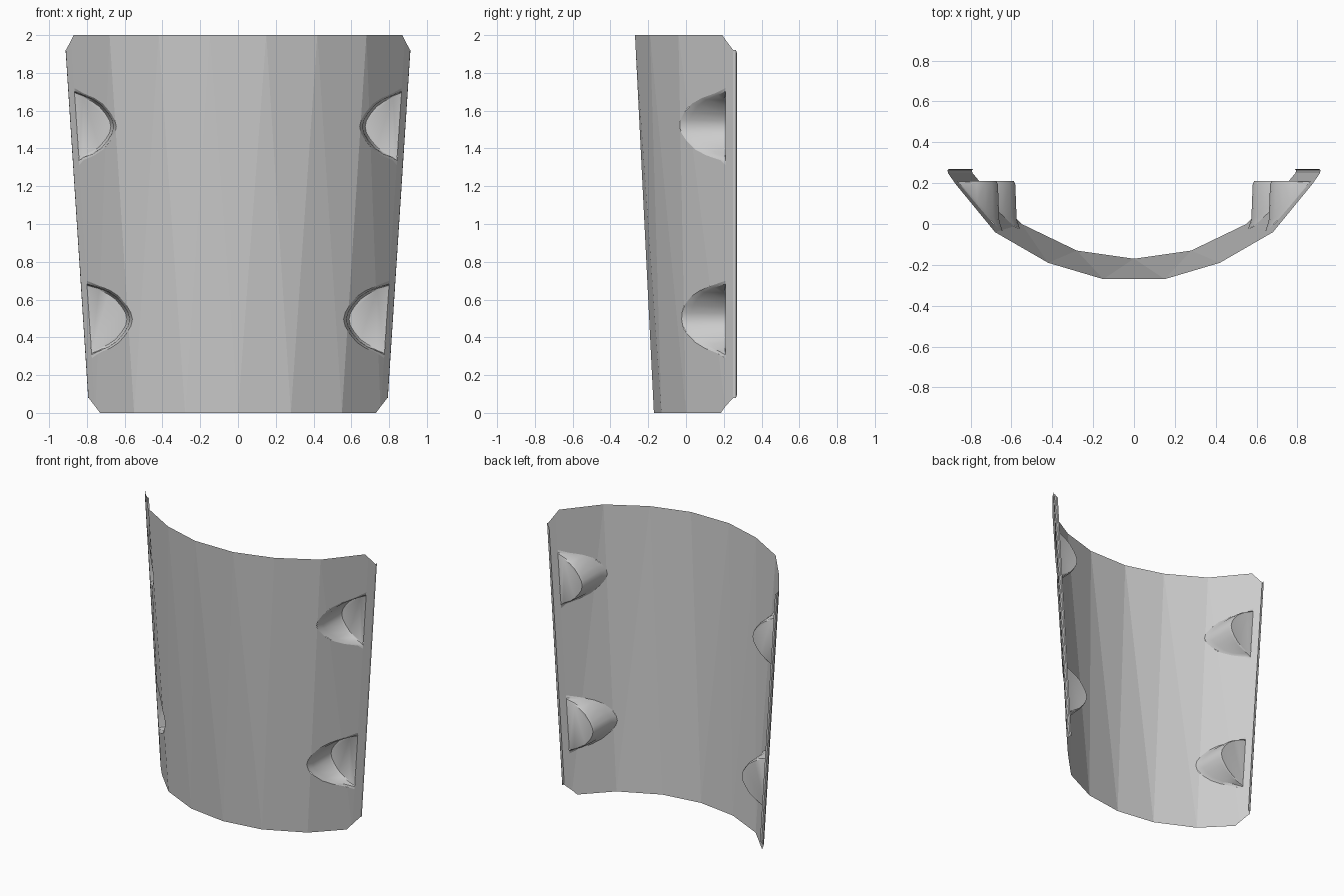
import bpy, bmesh
from mathutils import Vector
from mathutils.geometry import delaunay_2d_cdt

if "Cube" in bpy.data.objects:
    bpy.data.objects.remove(bpy.data.objects["Cube"])

# Right half profile (x, y) of the curved plate at z = 2 and z = 0
TOP = [(0, -.27), (.15, -.27), (.42, -.19), (.68, -.04), (.885, .21), (.916, .25)]
BOT = [(0, -.17), (.28, -.13), (.55, 0), (.755, .21), (.786, .25)]
t = [Vector((x, y, 2)) for x, y in TOP]
b = [Vector((x, y, 0)) for x, y in BOT]
FLOOR_Y = .21

# Facets alternate between the two rims
tris = [(t[0], t[1], b[0])]
for i in range(4):
    tris += [(b[i], b[i + 1], t[i + 1]), (t[i + 1], t[i + 2], b[i + 1])]


def plate_y(x, z):
    """Depth of the faceted plate at (x, z)."""
    best = None
    for p, q, r in tris:
        d = (q.z - r.z) * (p.x - r.x) + (r.x - q.x) * (p.z - r.z)
        u = ((q.z - r.z) * (x - r.x) + (r.x - q.x) * (z - r.z)) / d
        v = ((r.z - p.z) * (x - r.x) + (p.x - r.x) * (z - r.z)) / d
        w = 1 - u - v
        if best is None or min(u, v, w) > best[0]:
            best = (min(u, v, w), u * p.y + v * q.y + w * r.y)
    return best[1]


def inside(x, z, poly):
    hit = False
    for (x1, z1), (x2, z2) in zip(poly, poly[1:] + poly[:1]):
        if (z1 > z) != (z2 > z) and x < x1 + (z - z1) * (x2 - x1) / (z2 - z1):
            hit = not hit
    return hit


def pocket_outline(nose, zc, half):
    """D outline opening on the straight y = FLOOR_Y column."""
    side = half + [(dx, -dz) for dx, dz in half[-2::-1]]
    pts = [[nose + dx, zc + dz] for dx, dz in side]
    for p in (pts[0], pts[-1]):
        p[0] = .755 + .065 * p[1]
    return [tuple(p) for p in pts]


RIM = [(.23, .205), (.17, .178), (.11, .152), (.065, .122), (.025, .075), (.002, .035), (-.006, 0)]
FLOOR = [(.23, .18), (.17, .163), (.12, .140), (.08, .112), (.045, .07), (.023, .034), (.016, 0)]
POCKETS = [(.65, 1.515), (.565, .495)]
rims = [pocket_outline(n, z, RIM) for n, z in POCKETS]


def finish(bm, name, smooth):
    me = bpy.data.meshes.new(name)
    bm.to_mesh(me)
    bm.free()
    ob = bpy.data.objects.new(name, me)
    bpy.context.collection.objects.link(ob)
    mod = ob.modifiers.new("mirror", 'MIRROR')
    mod.merge_threshold = .0005
    if smooth:
        bpy.context.view_layer.objects.active = ob
        ob.select_set(True)
        bpy.ops.object.shade_smooth_by_angle(angle=.6)
        ob.select_set(False)
    return ob


# Curved plate: facet edges, corner cuts and pocket openings triangulated in front view
pts, edges = [], []


def add_line(line, closed=False):
    n = len(pts)
    pts.extend(Vector(p) for p in line)
    edges.extend((n + i, n + i + 1) for i in range(len(line) - 1))
    if closed:
        edges.append((n + len(line) - 1, n))


for tri in tris:
    add_line([(p.x, p.z) for p in tri], True)
UP, LOW = [(.87, 2), (.9108, 1.92)], [(.7912, .08), (.73, 0)]
add_line(UP)
add_line(LOW)
for r in rims:
    add_line(r, True)
vs, _, fs, *_ = delaunay_2d_cdt(pts, edges, [], 0, 1e-5)

bm = bmesh.new()
bv = [bm.verts.new((v.x, plate_y(v.x, v.y), v.y)) for v in vs]
for f in fs:
    cx = sum(vs[i].x for i in f) / len(f)
    cz = sum(vs[i].y for i in f) / len(f)
    cut_up = inside(cx, cz, UP + [(1, 1.92), (1, 2.1), (.87, 2.1)])
    cut_low = inside(cx, cz, LOW + [(.73, -.1), (1, -.1), (1, .08)])
    if cut_up or cut_low or any(inside(cx, cz, r) for r in rims):
        continue
    face = bm.faces.new([bv[i] for i in f])
    face.normal_update()
    if face.normal.y > 0:
        face.normal_flip()
bmesh.ops.delete(bm, geom=[v for v in bm.verts if not v.link_faces], context='VERTS')
finish(bm, "curved_plate", False)

# Narrow turned-back lip along the side edge
bm = bmesh.new()
rows = []
for x, z in (LOW[0], UP[1]):
    rows.append([bm.verts.new((x + dx, y, z + dz * (1 if z > 1 else -1)))
                 for dx, y, dz in ((0, plate_y(x, z), 0), (.002, .264, 0), (-.004, .27, -.015), (-.018, .27, -.02))])
for i in range(3):
    bm.faces.new((rows[0][i], rows[0][i + 1], rows[1][i + 1], rows[1][i]))
finish(bm, "side_lip", False)

# Recessed pockets: flared wall, rounded foot and flat floor
for (nose, zc), rim, name in zip(POCKETS, rims, ("upper_pocket", "lower_pocket")):
    floor = pocket_outline(nose, zc, FLOOR)
    bm = bmesh.new()
    rings = []
    for depth, blend, inset in ((0, 0, 0), (.2, .7, 0), (.93, 1, 0), (1, 1, .05)):
        ring = []
        for (x1, z1), (x2, z2) in zip(rim, floor):
            x, z = x1 + (x2 - x1) * blend, z1 + (z2 - z1) * blend
            z += (zc - z) * inset
            x += max(0, nose + .16 - x) * inset
            y0 = plate_y(x1, z1)
            ring.append(bm.verts.new((x, y0 + (FLOOR_Y - y0) * depth, z)))
        rings.append(ring)
    for r1, r2 in zip(rings, rings[1:]):
        for i in range(len(r1) - 1):
            f = bm.faces.new((r1[i], r1[i + 1], r2[i + 1], r2[i]))
            f.normal_update()
            if f.normal.dot(Vector((nose + .2, -.1, zc)) - f.calc_center_median()) < 0:
                f.normal_flip()
    cap = bm.faces.new(rings[-1])
    cap.normal_update()
    if cap.normal.y > 0:
        cap.normal_flip()
    finish(bm, name, True)
